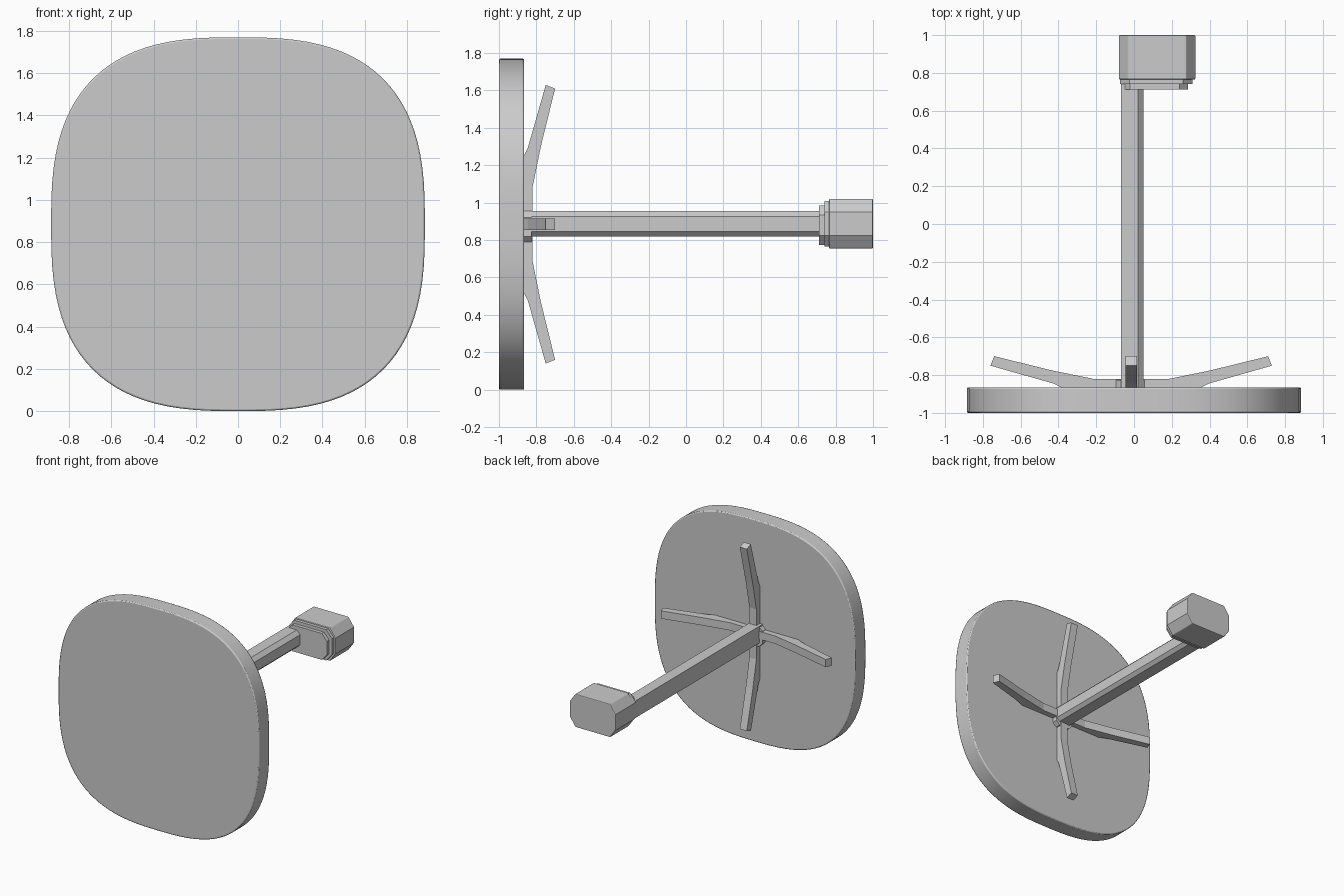
import bpy, bmesh, math
from mathutils import Matrix, Vector

if "Cube" in bpy.data.objects:
    bpy.data.objects.remove(bpy.data.objects["Cube"])

CX, CZ = -0.015, 0.885   # axis where the ribs cross


def prism(name, profile, depth0, depth1, bevel=0.0, matrix=None):
    """Extrude an (x, z) outline along y from depth0 to depth1."""
    bm = bmesh.new()
    verts = [bm.verts.new((x, depth0, z)) for x, z in profile]
    face = bm.faces.new(verts)
    ext = bmesh.ops.extrude_face_region(bm, geom=[face])
    moved = [v for v in ext["geom"] if isinstance(v, bmesh.types.BMVert)]
    bmesh.ops.translate(bm, verts=moved, vec=(0, depth1 - depth0, 0))
    if matrix:
        bmesh.ops.transform(bm, matrix=matrix, verts=bm.verts)
    bmesh.ops.recalc_face_normals(bm, faces=bm.faces)
    mesh = bpy.data.meshes.new(name)
    bm.to_mesh(mesh)
    bm.free()
    obj = bpy.data.objects.new(name, mesh)
    bpy.context.collection.objects.link(obj)
    if bevel:
        mod = obj.modifiers.new("soft_edge", "BEVEL")
        mod.width, mod.segments = bevel, 2
        mod.limit_method, mod.angle_limit = "ANGLE", math.radians(50)
    return obj


def superellipse(rx, rz, cz, power, count):
    pts = []
    for i in range(count):
        a = 2 * math.pi * i / count
        c, s = math.cos(a), math.sin(a)
        pts.append((rx * math.copysign(abs(c) ** (2 / power), c),
                    cz + rz * math.copysign(abs(s) ** (2 / power), s)))
    return pts


def chamfered(x0, x1, z0, z1, cx, cz):
    return [(x0 + cx, z0), (x1 - cx, z0), (x1, z0 + cz), (x1, z1 - cz),
            (x1 - cx, z1), (x0 + cx, z1), (x0, z1 - cz), (x0, z0 + cz)]


# Rounded-square panel
panel = prism("panel", superellipse(0.885, 0.885, 0.885, 2.75, 96), -1.0, -0.865, 0.008)
bpy.context.view_layer.objects.active = panel
panel.select_set(True)
bpy.ops.object.shade_smooth_by_angle(angle=math.radians(35))
panel.select_set(False)

# Four bent support ribs: outline is (distance from axis, height off the panel)
rib = [(0, -0.87), (0.36, -0.87), (0.41, -0.845), (0.745, -0.75),
       (0.725, -0.70), (0.42, -0.775), (0.2, -0.82), (0, -0.82)]
for i, side in enumerate(("right", "upper", "left", "lower")):
    a = math.pi / 2 * i
    out = Vector((math.cos(a), 0, math.sin(a)))
    across = Vector((-math.sin(a), 0, math.cos(a)))
    m = Matrix((out, across, (0, 1, 0))).transposed().to_4x4()
    m.translation = (CX, 0, CZ)
    prism(side + "_rib", rib, -0.031, 0.031, 0, m)

# Hub block where the ribs meet
prism("hub", chamfered(-0.095, 0.055, 0.79, 0.95, 0.03, 0.03), -0.87, -0.825)

# Long post with chamfered edges on one side
prism("post", [(-0.07, 0.82), (0.025, 0.82), (0.05, 0.845), (0.05, 0.925),
               (0.02, 0.955), (-0.07, 0.955)], -0.868, 0.78)

# Stepped foot at the end of the post
prism("foot_lower_step", chamfered(-0.065, 0.285, 0.775, 0.985, 0.045, 0.05), 0.712, 0.745)
prism("foot_upper_step", chamfered(-0.075, 0.31, 0.765, 1.01, 0.05, 0.06), 0.74, 0.77)
prism("foot", chamfered(-0.08, 0.325, 0.755, 1.02, 0.05, 0.07), 0.765, 1.0, 0.006)
